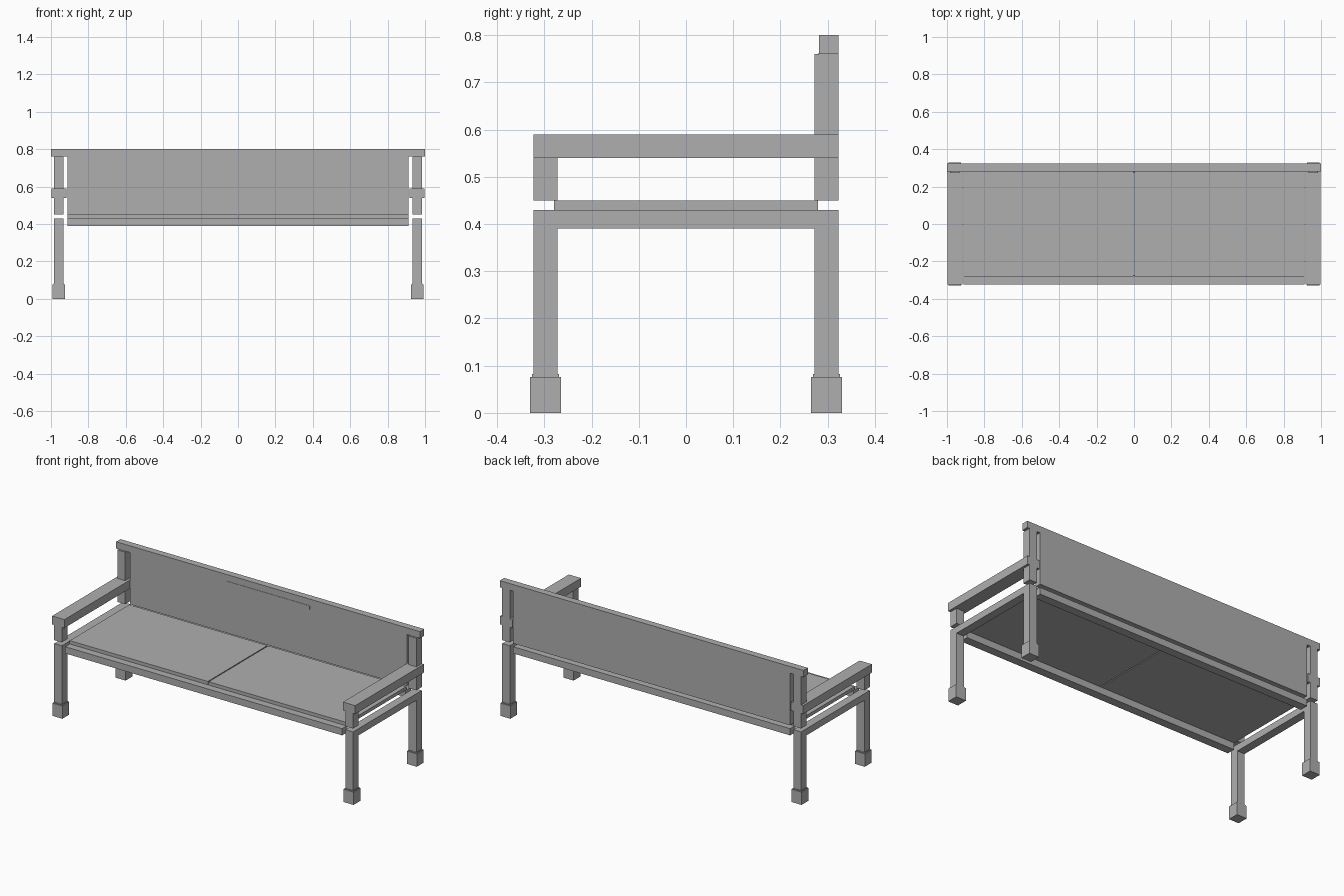
import bpy

if "Cube" in bpy.data.objects:
    bpy.data.objects.remove(bpy.data.objects["Cube"])

grey = bpy.data.materials.new("grey")
grey.diffuse_color = (0.43, 0.43, 0.43, 1)
grey.use_nodes = True
grey.node_tree.nodes["Principled BSDF"].inputs["Base Color"].default_value = grey.diffuse_color


def box(name, x, y, z):
    """Box from its (min, max) range on each axis."""
    bpy.ops.mesh.primitive_cube_add(size=1)
    ob = bpy.context.object
    ob.name = name
    for v in ob.data.vertices:
        v.co = [r[0] if c < 0 else r[1] for c, r in zip(v.co, (x, y, z))]
    ob.data.materials.append(grey)
    return ob


def span(a, b, side):
    return tuple(sorted((a * side, b * side)))


for s, side in ((-1, "left"), (1, "right")):
    post_x = span(0.934, 0.984, s)
    for t, end in ((-1, "front"), (1, "back")):
        # legs with wider feet and a thin collar
        box(f"{end}_{side}_leg", post_x, span(0.272, 0.323, t), (0.07, 0.43))
        box(f"{end}_{side}_foot", span(0.926, 0.992, s), span(0.265, 0.33, t), (0, 0.076))
        box(f"{end}_{side}_collar", span(0.931, 0.987, s), span(0.269, 0.326, t), (0.076, 0.082))
        # posts above the seat gap
        box(f"{end}_{side}_post", post_x, span(0.272, 0.323, t), (0.45, 0.54 if t < 0 else 0.76))
    # armrest, side rail and half of the seat
    box(f"{side}_armrest", span(0.917, 0.998, s), (-0.323, 0.323), (0.54, 0.59))
    box(f"{side}_side_rail", post_x, (-0.272, 0.272), (0.39, 0.43))
    box(f"{side}_seat", span(0.003, 0.912, s), (-0.28, 0.28), (0.43, 0.45))

# long seat rails
box("front_rail", (-0.912, 0.912), (-0.323, -0.272), (0.39, 0.43))
box("back_rail", (-0.912, 0.912), (0.272, 0.323), (0.39, 0.43))

# backrest with its top rail and grip strip
box("backrest_panel", (-0.912, 0.912), (0.286, 0.323), (0.45, 0.762))
box("top_rail", (-1, 1), (0.282, 0.323), (0.76, 0.80))
box("grip_strip", (-0.276, 0.274), (0.28, 0.287), (0.738, 0.761))
